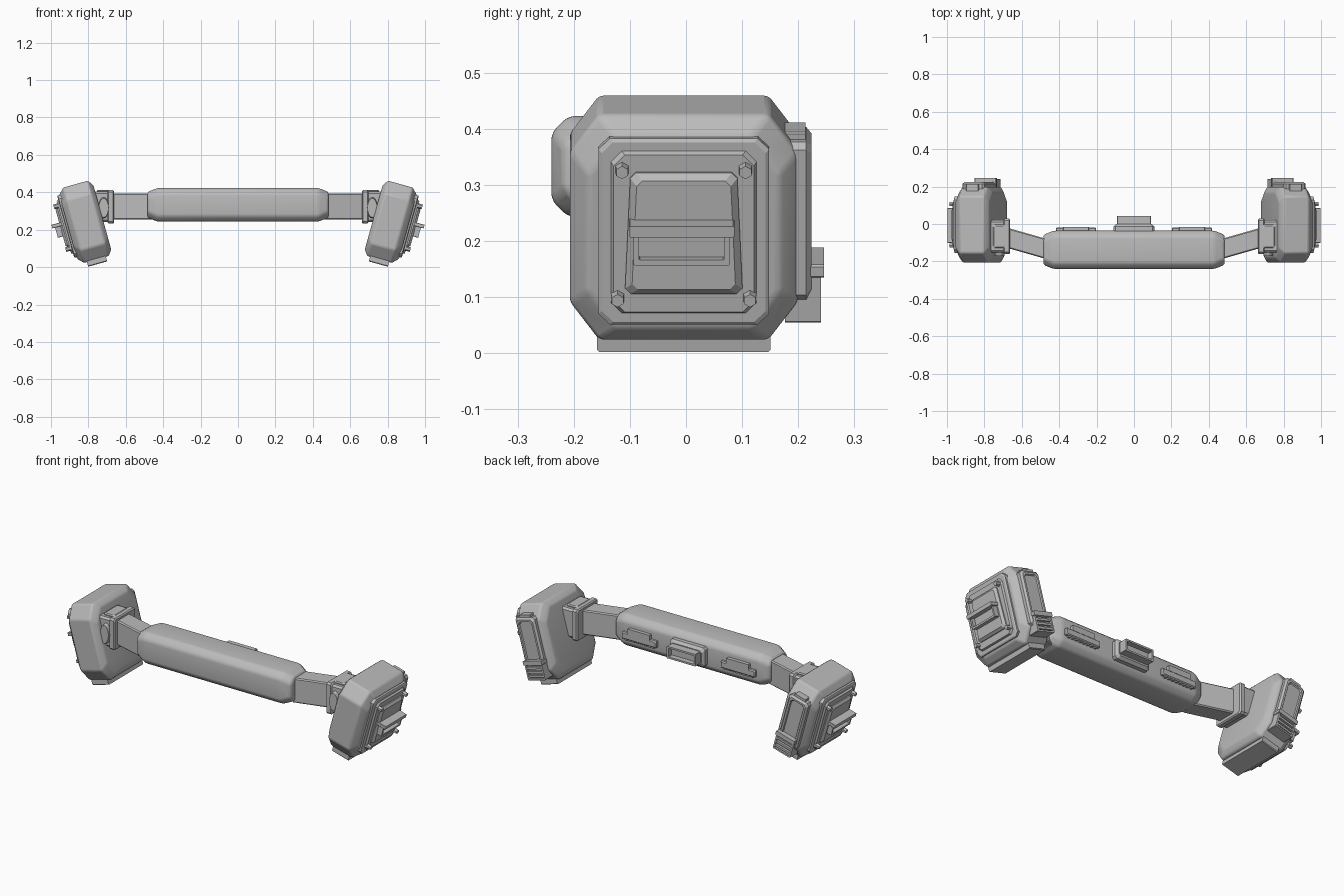
import bpy, bmesh, math
from mathutils import Matrix, Vector

cube = bpy.data.objects.get("Cube")
if cube:
    bpy.data.objects.remove(cube, do_unlink=True)

grey = bpy.data.materials.new("plain_grey")
grey.use_nodes = True
colour = (0.5, 0.5, 0.5, 1)
grey.diffuse_color = colour
grey.node_tree.nodes["Principled BSDF"].inputs["Base Color"].default_value = colour


def frame(a, b, h, origin):
    """Matrix sending local (a, b, h) to the three given axes."""
    m = Matrix((a, b, h)).transposed().to_4x4()
    m.translation = origin
    return m


def finish(name, bm, matrix, side, bevel):
    bm.transform(matrix)
    if side < 0:
        bm.transform(Matrix.Scale(-1, 4, (1, 0, 0)))
    bmesh.ops.recalc_face_normals(bm, faces=bm.faces)
    mesh = bpy.data.meshes.new(name)
    bm.to_mesh(mesh)
    bm.free()
    mesh.materials.append(grey)
    obj = bpy.data.objects.new(name, mesh)
    bpy.context.collection.objects.link(obj)
    if bevel:
        mod = obj.modifiers.new("Soft edges", "BEVEL")
        mod.width, mod.segments, mod.limit_method = bevel, 3, "ANGLE"
        mod.angle_limit = math.radians(20)
        bpy.ops.object.select_all(action="DESELECT")
        obj.select_set(True)
        bpy.context.view_layer.objects.active = obj
        bpy.ops.object.shade_smooth_by_angle(angle=math.radians(30))
    return obj


def block(name, matrix, centre, half, cut, layers, side=1, bevel=0, taper=0):
    """Chamfered rectangle lofted through (height, inset) layers."""
    bm = bmesh.new()
    rings = []
    for h, inset in layers:
        w, t = half[0] - inset, half[1] - inset
        ca, cb = cut if isinstance(cut, tuple) else (cut, cut)
        pts = [(w, t - cb), (w - ca, t), (ca - w, t), (-w, t - cb),
               (-w, cb - t), (ca - w, -t), (w - ca, -t), (w, cb - t)]
        rings.append([bm.verts.new((centre[0] + p * (1 - taper * q / t),
                                    centre[1] + q, h)) for p, q in pts])
    for low, high in zip(rings, rings[1:]):
        for i in range(8):
            j = (i + 1) % 8
            bm.faces.new((low[i], low[j], high[j], high[i]))
    bm.faces.new(rings[0][::-1])
    bm.faces.new(rings[-1])
    return finish(name, bm, matrix, side, bevel)


def disc(name, matrix, centre, radii, low, high, sides, side=1):
    bm = bmesh.new()
    bmesh.ops.create_cone(bm, cap_ends=True, segments=sides, radius1=1,
                          radius2=0.85, depth=high - low)
    bm.transform(Matrix.Translation((*centre, (low + high) / 2))
                 @ Matrix.Diagonal((*radii, 1, 1)))
    return finish(name, bm, matrix, side, 0)


X, Y, Z = Vector((1, 0, 0)), Vector((0, 1, 0)), Vector((0, 0, 1))

# Central grip bar
bar_mid = Vector((0, -0.138, 0.333))
block("grip_bar", frame(Y, Z, X, bar_mid), (0, 0), (0.102, 0.09), (0.03, 0.03),
      [(-0.485, 0.022), (-0.43, 0), (0.43, 0), (0.485, 0.022)], bevel=0.012)

# Fittings on the back of the bar
back = frame(-X, Z, Y, (0, -0.036, 0.333))
block("centre_base", back, (0, 0), (0.11, 0.055), 0.012,
      [(-0.01, 0), (0.022, 0), (0.036, 0.014)])
block("centre_socket", back, (0, 0.003), (0.09, 0.034), 0.003,
      [(0.03, 0), (0.08, 0), (0.08, 0.01), (0.05, 0.01)])
for side in (1, -1):
    block("clip_strip", back, (-0.31, -0.012), (0.108, 0.019), 0.003,
          [(-0.01, 0), (0.012, 0), (0.018, 0.005)], side)
    block("clip_tab", back, (-0.31, 0.018), (0.07, 0.016), 0.003,
          [(-0.01, 0), (0.02, 0)], side)
    for i in range(8):
        block("clip_tooth", back, (-0.31 + (i - 3.5) * 0.024, -0.033),
              (0.007, 0.006), 0.001, [(-0.01, 0), (0.012, 0)], side)

# Pod axes: outer face leans over, back panel faces +y
tilt = math.radians(15.5)
up = Vector((math.sin(tilt), 0, math.cos(tilt)))
out = Vector((math.cos(tilt), 0, -math.sin(tilt)))
pod_mid = Vector((0.82, -0.004, 0.24))
pod = frame(Y, up, out, pod_mid)
pod_back = frame(-out, up, Y, pod_mid)

for side in (1, -1):
    # Arm from bar to bracket
    start, end = Vector((0.46, -0.136, 0.324)), Vector((0.72, -0.062, 0.324))
    along = (end - start).normalized()
    block("arm", frame(Z.cross(along), Z, along, start), (0, 0), (0.052, 0.07),
          0.006, [(0, 0), ((end - start).length, 0)], side)

    # Bracket and its pivot
    bracket = frame(Y, Z, X, (0, -0.066, 0.322))
    block("bracket", bracket, (0, 0), (0.095, 0.089), 0.01,
          [(0.662, 0.006), (0.668, 0), (0.692, 0), (0.698, 0.008), (0.79, 0.008)], side)
    block("bracket_cap", frame(X, -Y, Z, (0.72, -0.066, 0)), (0, 0), (0.035, 0.062),
          0.008, [(0.39, 0), (0.408, 0), (0.413, 0.006)], side)
    disc("bracket_pivot", frame(X, Z, -Y, (0.718, 0, 0.317)), (0, 0),
         (0.03, 0.06), 0.14, 0.172, 24, side)

    # Pod shell
    block("pod_shell", pod, (0, 0), (0.203, 0.209), (0.052, 0.07),
          [(-0.098, 0.03), (-0.075, 0), (0.06, 0), (0.092, 0.032)], side, 0.008)
    block("pod_foot", pod, (0, -0.2), (0.155, 0.034), 0.004,
          [(-0.06, 0), (0.045, 0)], side)

    # Outer plate, bolts and pull
    block("outer_plate", pod, (0, 0.004), (0.152, 0.172), 0.02,
          [(0.08, 0), (0.1, 0), (0.104, 0.006), (0.104, 0.022), (0.114, 0.027)], side)
    for a, b in ((-0.11, 0.123), (0.11, 0.123), (-0.118, -0.114), (0.118, -0.114)):
        disc("plate_bolt", pod, (a, b), (0.014, 0.014), 0.1, 0.137, 6, side)
    block("pull_panel", pod, (0, 0.006), (0.1, 0.112), 0.01,
          [(0.1, 0), (0.12, 0), (0.132, 0.012)], side, taper=0.05)
    block("pull_socket", pod, (-0.004, -0.008), (0.086, 0.034), 0.002,
          [(0.12, 0), (0.16, 0), (0.16, 0.01), (0.14, 0.01)], side)
    block("pull_ledge", pod, (-0.004, 0.024), (0.094, 0.01), 0.002,
          [(0.12, 0), (0.175, 0)], side)

    # Rear panel and vent box
    block("rear_panel", pod_back, (0, 0.01), (0.062, 0.146), 0.012,
          [(0.18, 0), (0.218, 0), (0.228, 0.01), (0.228, 0.02), (0.222, 0.024)], side)
    block("rear_catch", pod_back, (0, 0.155), (0.035, 0.014), 0.003,
          [(0.18, 0), (0.217, 0)], side)
    block("vent_box", pod_back, (0.006, -0.125), (0.056, 0.054), 0.003,
          [(0.18, 0), (0.245, 0), (0.245, 0.009), (0.23, 0.009)], side)
    block("vent_rim", pod_back, (0.006, -0.083), (0.06, 0.012), 0.003,
          [(0.2, 0), (0.25, 0)], side)
    for i in range(3):
        block("vent_slat", pod_back, (0.006, -0.158 + i * 0.023), (0.05, 0.006),
              0.001, [(0.22, 0), (0.243, 0)], side)
